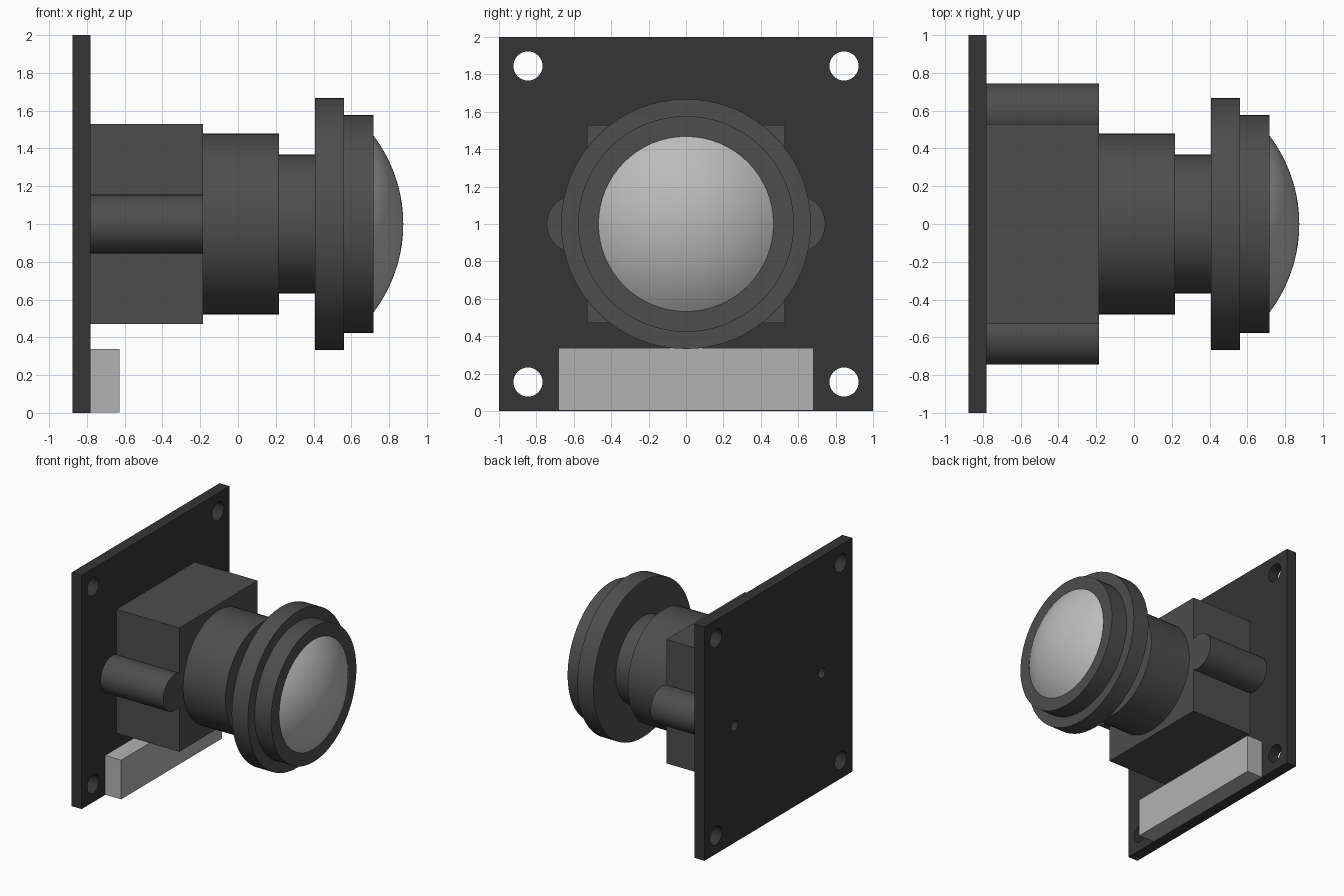
import bpy, bmesh, math
from mathutils import Vector, Matrix

if "Cube" in bpy.data.objects:
    bpy.data.objects.remove(bpy.data.objects["Cube"])

AXIS_Z = 1.0      # height of the optical axis
BACK, FACE, BODY = -0.875, -0.78, -0.185   # board back, board front, housing front


def material(name, v):
    m = bpy.data.materials.new(name)
    m.diffuse_color = (v, v, v, 1)
    m.use_nodes = True
    m.node_tree.nodes["Principled BSDF"].inputs["Base Color"].default_value = m.diffuse_color
    return m


BOARD = material("board_black", 0.035)
PLASTIC = material("housing_plastic", 0.075)
PALE = material("pale_grey", 0.45)
GLASS = material("lens_grey", 0.5)


def finish(name, bm, mat):
    bmesh.ops.recalc_face_normals(bm, faces=bm.faces)
    me = bpy.data.meshes.new(name)
    bm.to_mesh(me)
    bm.free()
    ob = bpy.data.objects.new(name, me)
    bpy.context.collection.objects.link(ob)
    if mat:
        me.materials.append(mat)
    return ob


def activate(ob):
    bpy.ops.object.select_all(action='DESELECT')
    ob.select_set(True)
    bpy.context.view_layer.objects.active = ob


def smooth(ob):
    activate(ob)
    bpy.ops.object.shade_smooth_by_angle(angle=math.radians(30))


def box(name, lo, hi, mat):
    bm = bmesh.new()
    lo, hi = Vector(lo), Vector(hi)
    bmesh.ops.create_cube(bm, size=1, matrix=Matrix.Translation((lo + hi) / 2)
                          @ Matrix.Diagonal((*(hi - lo), 1)))
    return finish(name, bm, mat)


def lathe(name, profile, mat, y=0, z=AXIS_Z, segs=64):
    """Spin (x, radius) points around an axis parallel to x."""
    bm = bmesh.new()
    vs = [bm.verts.new((x, y, z + r)) for x, r in profile]
    es = [bm.edges.new(p) for p in zip(vs, vs[1:])]
    bmesh.ops.spin(bm, geom=vs + es, cent=(0, y, z), axis=(1, 0, 0),
                   angle=math.tau, steps=segs, use_duplicate=False)
    bmesh.ops.remove_doubles(bm, verts=bm.verts, dist=1e-5)
    return finish(name, bm, mat)


def rod(name, x0, x1, r, mat, y, z, segs=32):
    return lathe(name, [(x0, 0), (x0, r), (x1, r), (x1, 0)], mat, y, z, segs)


def boolean(ob, tool, op):
    mod = ob.modifiers.new(op.lower(), 'BOOLEAN')
    mod.operation, mod.object, mod.solver = op, tool, 'EXACT'
    activate(ob)
    bpy.ops.object.modifier_apply(modifier=mod.name)
    bpy.data.objects.remove(tool)


# circuit board and lens holder block
board = box("circuit_board", (BACK, -1, 0), (FACE, 1, 2), BOARD)
holder = box("lens_holder", (FACE, -0.53, 0.47), (BODY, 0.53, 1.53), PLASTIC)

for s in (-1, 1):
    # corner mounting holes
    for z in (0.155, 1.845):
        boolean(board, rod("cutter", -1, -0.7, 0.078, None, s * 0.845, z), 'DIFFERENCE')
    # round screw boss on each side of the holder, with its blind screw hole
    boolean(holder, rod("boss", FACE, BODY, 0.155, PLASTIC, s * 0.59, AXIS_Z, 48), 'UNION')
    for part in (board, holder):
        boolean(part, rod("cutter", -1, -0.4, 0.045, None, s * 0.59, AXIS_Z), 'DIFFERENCE')
smooth(board)
smooth(holder)

# stepped lens barrel with focus ring
smooth(lathe("lens_barrel", [
    (BODY, 0), (BODY, 0.478), (0.217, 0.478), (0.217, 0.367), (0.408, 0.367),
    (0.408, 0.668), (0.562, 0.668), (0.562, 0.577), (0.717, 0.577), (0.717, 0)], PLASTIC))

# domed front lens: spherical cap
base_r, x0, h = 0.468, 0.717, 0.158
R = (base_r ** 2 + h ** 2) / (2 * h)
half = math.asin(base_r / R)
cap = [(x0 + h - R + R * math.cos(half * i / 14), R * math.sin(half * i / 14)) for i in range(15)]
smooth(lathe("front_lens", cap, GLASS))

# cable connector along the lower edge
box("cable_connector", (FACE, -0.683, 0.003), (-0.628, 0.683, 0.338), PALE)
